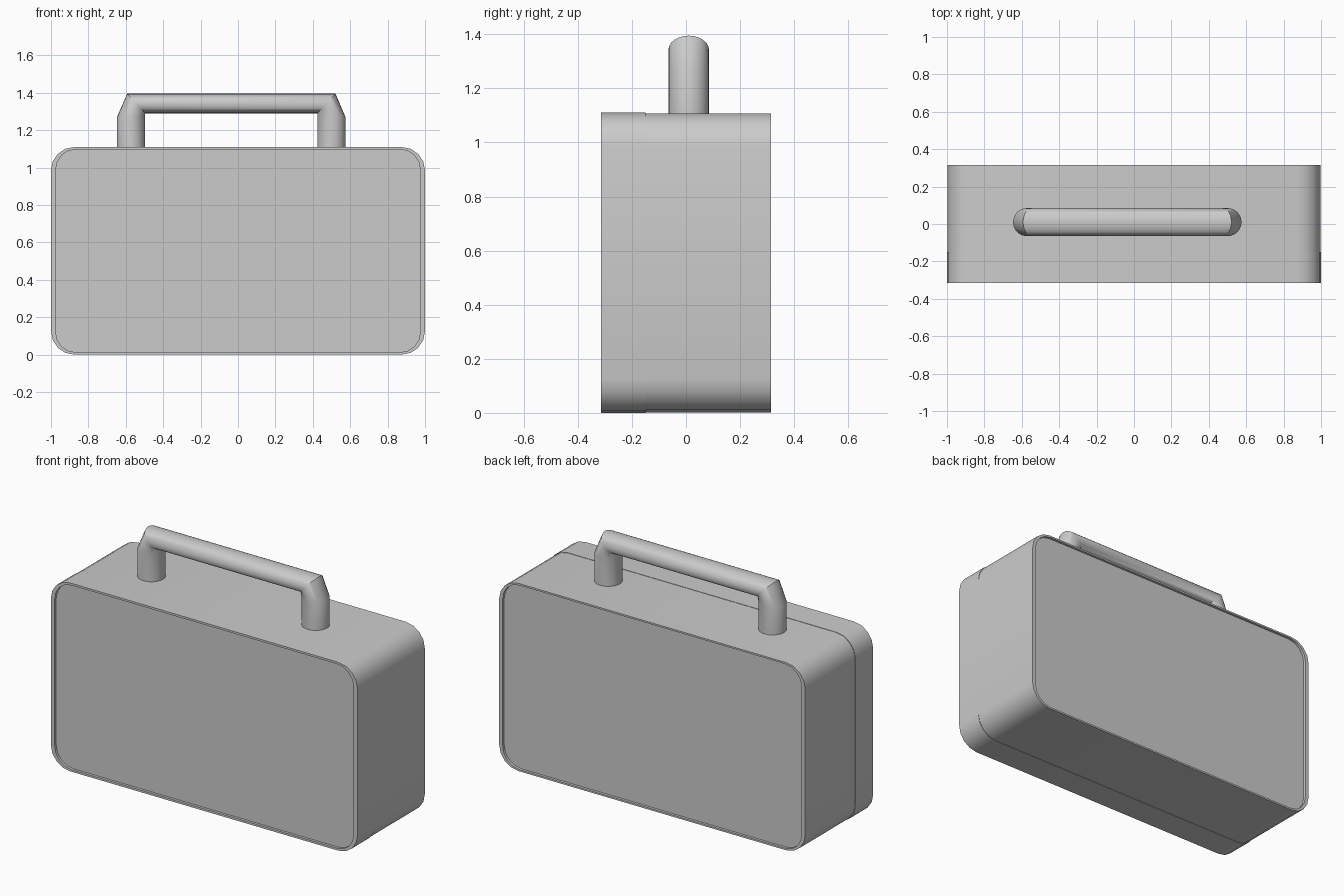
import bpy, bmesh, math

if "Cube" in bpy.data.objects:
    bpy.data.objects.remove(bpy.data.objects["Cube"])


def loft(name, rings, angle=32):
    """Skin a series of equal-length closed rings and cap both ends."""
    bm = bmesh.new()
    loops = [[bm.verts.new(p) for p in ring] for ring in rings]
    n = len(loops[0])
    for a, b in zip(loops, loops[1:]):
        for i in range(n):
            j = (i + 1) % n
            bm.faces.new((a[i], a[j], b[j], b[i]))
    bm.faces.new(loops[0])
    bm.faces.new(loops[-1])
    bmesh.ops.recalc_face_normals(bm, faces=bm.faces)
    mesh = bpy.data.meshes.new(name)
    bm.to_mesh(mesh)
    bm.free()
    mesh.polygons.foreach_set("use_smooth", [True] * len(mesh.polygons))
    mesh.set_sharp_from_angle(angle=math.radians(angle))
    obj = bpy.data.objects.new(name, mesh)
    bpy.context.collection.objects.link(obj)
    return obj


HEIGHT = 1.11


def rounded_ring(y, dx=0.0, dz=0.0, radius=0.125, steps=4):
    """Rounded rectangle in the xz plane, inset by dx and dz."""
    pts = []
    hx, hz = 1 - dx - radius, HEIGHT / 2 - dz - radius
    for q, (sx, sz) in enumerate([(1, 1), (-1, 1), (-1, -1), (1, -1)]):
        for k in range(steps + 1):
            a = math.pi / 2 * (q + k / steps)
            pts.append((sx * hx + radius * math.cos(a), y,
                        HEIGHT / 2 + sz * hz + radius * math.sin(a)))
    return pts


def shell(name, y_seam, y_face, inset=0.0):
    """Half of the case, with a thin rim around its recessed outer panel."""
    sign = 1 if y_face > y_seam else -1
    return loft(name, [
        rounded_ring(y_seam, inset, inset),
        rounded_ring(y_face, inset, inset),
        rounded_ring(y_face, 0.025, 0.012, 0.11),
        rounded_ring(y_face - sign * 0.015, 0.025, 0.012, 0.11)])


# Case: front lid and deeper back half, meeting at the side seam
shell("front_lid", -0.15, -0.315)
shell("case_body", -0.15, 0.315, 0.002)


def handle_ring(outer, inner, sides=24, y=0.01, half_width=0.075):
    """Elliptical ring spanning from an outer to an inner (x, z) point."""
    cx, cz = (outer[0] + inner[0]) / 2, (outer[1] + inner[1]) / 2
    ux, uz = (outer[0] - inner[0]) / 2, (outer[1] - inner[1]) / 2
    ring = []
    for i in range(sides):
        a = 2 * math.pi * i / sides
        ring.append((cx + ux * math.cos(a), y + half_width * math.sin(a),
                     cz + uz * math.cos(a)))
    return ring


# Carry handle: one leg profile mirrored about the handle's own centre
HANDLE_X = -0.036
leg = [((0.611, 1.09), (0.46, 1.09)),
       ((0.611, 1.27), (0.46, 1.275)),
       ((0.557, 1.395), (0.46, 1.29))]
left = [handle_ring(*[(HANDLE_X - x, z) for x, z in pair]) for pair in leg]
right = [handle_ring(*[(HANDLE_X + x, z) for x, z in pair]) for pair in leg]
loft("carry_handle", left + right[::-1], 40)
